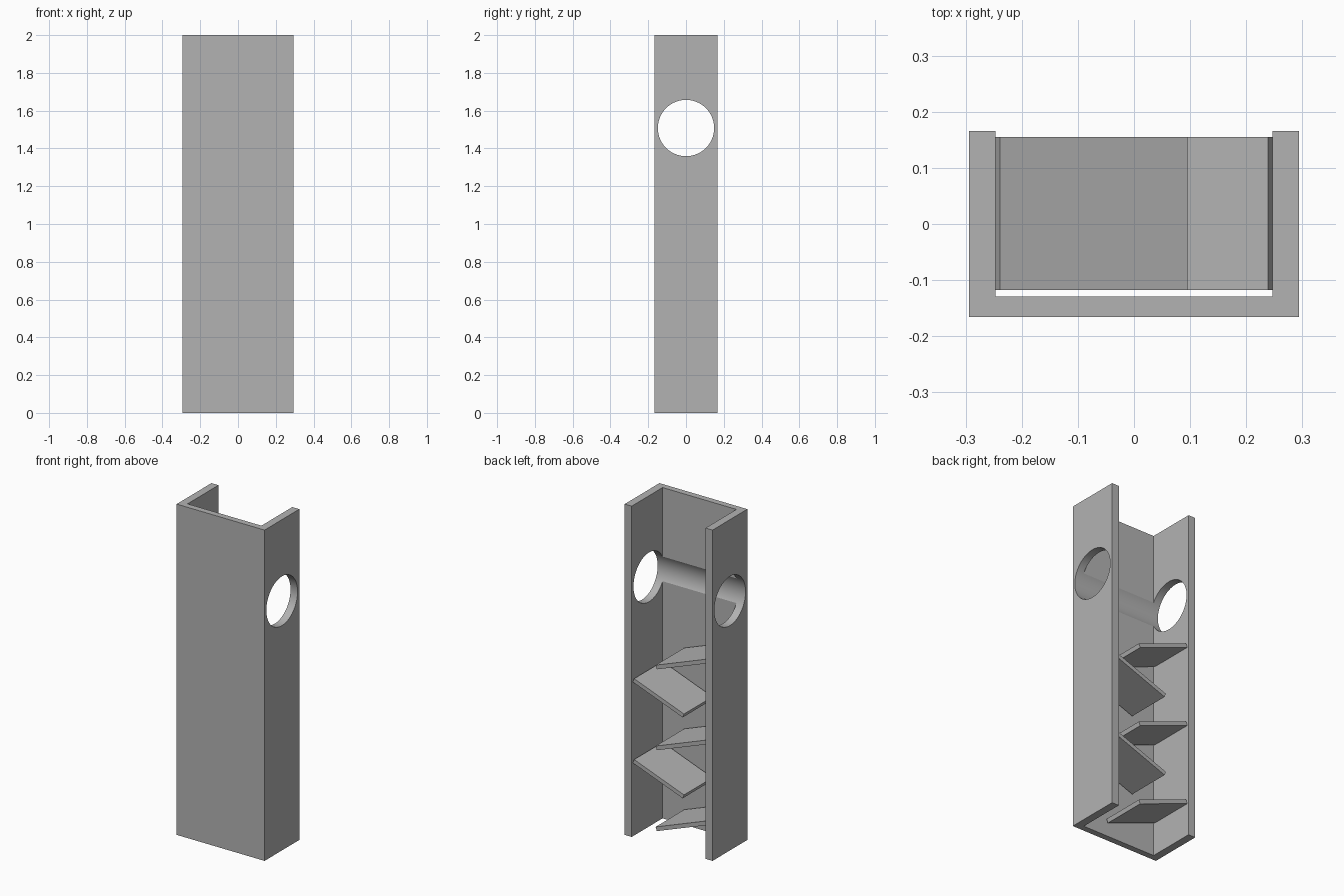
import bpy, bmesh, math

if "Cube" in bpy.data.objects:
    bpy.data.objects.remove(bpy.data.objects["Cube"], do_unlink=True)

grey = bpy.data.materials.new("plain_grey")
grey.use_nodes = True
grey.diffuse_color = (0.45, 0.45, 0.45, 1)
grey.node_tree.nodes["Principled BSDF"].inputs["Base Color"].default_value = (0.45, 0.45, 0.45, 1)

HALF_X, HALF_Y, HEIGHT = 0.294, 0.166, 2.0
INNER_X, INNER_Y = 0.247, -0.129


def add_object(name, bm):
    bmesh.ops.recalc_face_normals(bm, faces=bm.faces)
    mesh = bpy.data.meshes.new(name)
    bm.to_mesh(mesh)
    bm.free()
    mesh.materials.append(grey)
    obj = bpy.data.objects.new(name, mesh)
    bpy.context.collection.objects.link(obj)
    return obj


# U-shaped housing, open at the back, top and bottom
half = [(HALF_X, -HALF_Y), (HALF_X, HALF_Y), (INNER_X, HALF_Y), (INNER_X, INNER_Y)]
profile = half + [(-x, y) for x, y in reversed(half)]
bm = bmesh.new()
base = bm.faces.new([bm.verts.new((x, y, 0)) for x, y in profile])
top = bmesh.ops.extrude_face_region(bm, geom=[base])["geom"]
bmesh.ops.translate(bm, vec=(0, 0, HEIGHT),
                    verts=[g for g in top if isinstance(g, bmesh.types.BMVert)])
housing = add_object("housing", bm)

# Round opening through both sides, which also grooves the inner front wall
bpy.ops.mesh.primitive_cylinder_add(vertices=96, radius=0.149, depth=1,
                                    location=(0, 0, 1.508),
                                    rotation=(0, math.pi / 2, 0))
cutter = bpy.context.object
cutter.name = "opening_cutter"
cutter.hide_render = True
cutter.data.materials.append(grey)
cut = housing.modifiers.new("opening", "BOOLEAN")
cut.operation = "DIFFERENCE"
cut.solver = "EXACT"
cut.object = cutter
bpy.ops.object.select_all(action="DESELECT")
housing.select_set(True)
bpy.context.view_layer.objects.active = housing
bpy.ops.object.modifier_apply(modifier=cut.name)
bpy.data.objects.remove(cutter, do_unlink=True)
bpy.ops.object.shade_smooth_by_angle(angle=math.radians(30))

# Sloping baffles, alternating between the side walls
TILT = math.radians(20.5)
LENGTH, DEPTH, THICK = 0.356, 0.273, 0.0245
for i in range(5):
    side = -1 if i % 2 == 0 else 1
    bm = bmesh.new()
    bmesh.ops.create_cube(bm, size=1)
    bmesh.ops.scale(bm, vec=(LENGTH, DEPTH, THICK), verts=bm.verts)
    baffle = add_object(f"baffle_{i + 1}", bm)
    baffle.location = (side * 0.076, 0.0185, 0.148 + 0.2445 * i)
    baffle.rotation_euler.y = -side * TILT
